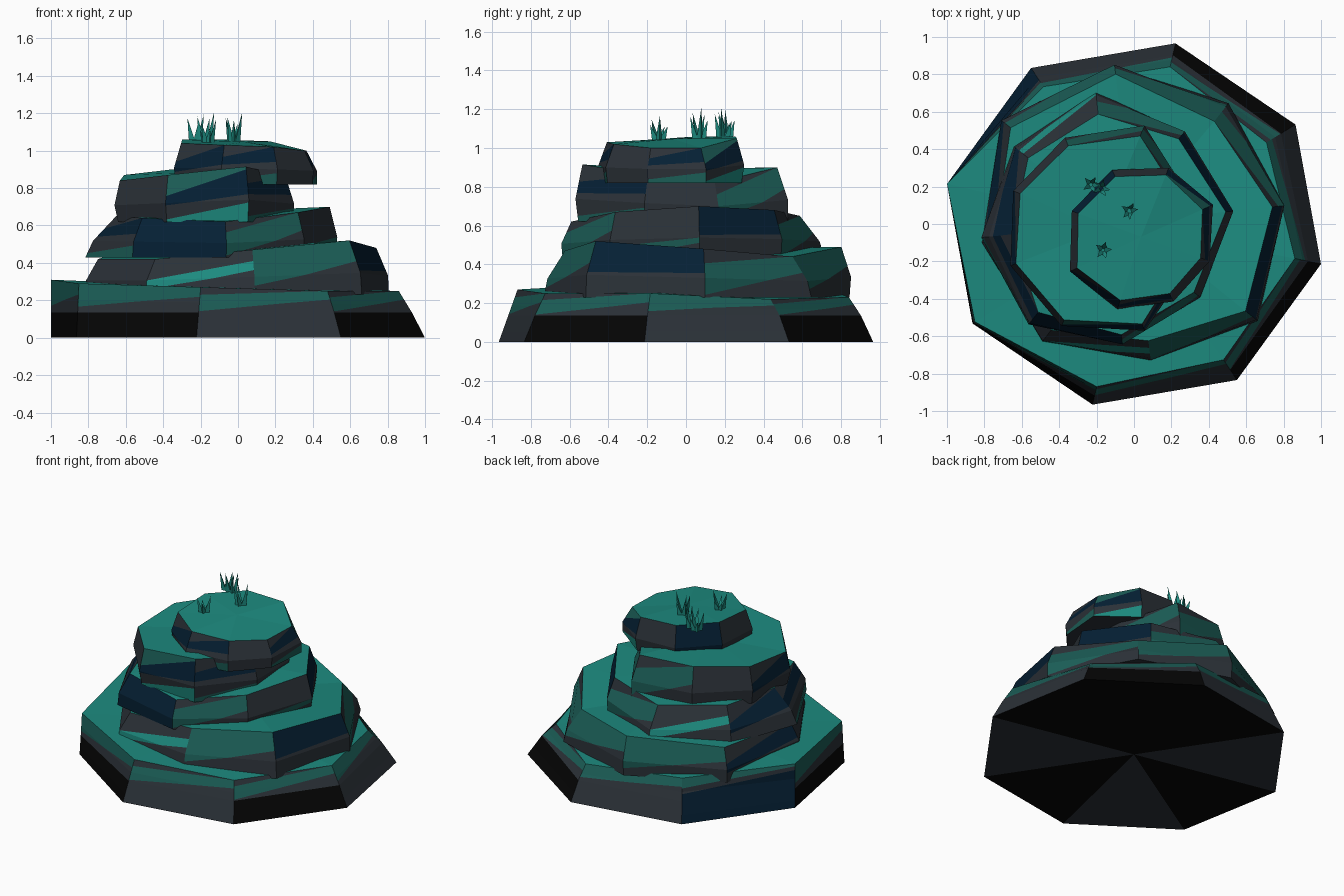
import bpy, math, random
from mathutils import Vector

if "Cube" in bpy.data.objects:
    bpy.data.objects.remove(bpy.data.objects["Cube"])

random.seed(4)
COLOURS = [
    ("slate", (0.024, 0.031, 0.039)),
    ("coal", (0.0015, 0.0015, 0.0015)),
    ("navy", (0.0015, 0.014, 0.034)),
    ("pine", (0.011, 0.110, 0.094)),
    ("teal", (0.012, 0.255, 0.212)),
]
MATS = []
for n, c in COLOURS:
    m = bpy.data.materials.new(n)
    m.diffuse_color = (*c, 1)
    m.use_nodes = True
    m.node_tree.nodes["Principled BSDF"].inputs["Base Color"].default_value = m.diffuse_color
    MATS.append(m)
SLATE, COAL, NAVY, PINE, TEAL = range(5)

# Painted wall patterns: slanted strips (left top fraction, right top fraction, colour)
PATTERNS = {
    "S": [(1, 1, SLATE)],
    "C": [(1, 1, COAL)],
    "N": [(1, 1, NAVY)],
    "P": [(.05, .6, SLATE), (.7, 1, PINE), (1, 1, SLATE)],
    "U": [(.2, .62, SLATE), (1, 1, PINE)],
    "T": [(.15, .55, SLATE), (.4, .75, TEAL), (1, 1, SLATE)],
    "L": [(.0, .3, SLATE), (.25, .4, PINE), (1, 1, SLATE)],
    "H": [(.45, .5, SLATE), (1, 1, NAVY)],
    "M": [(.3, .5, SLATE), (.55, 1, NAVY), (1, 1, SLATE)],
    "W": [(.3, .75, NAVY), (.55, .9, SLATE), (1, 1, PINE)],
    "V": [(.1, .3, PINE), (.5, .6, SLATE), (.7, 1, NAVY), (1, 1, SLATE)],
    "B": [(.05, .35, TEAL), (.35, .5, SLATE), (.55, .95, NAVY), (1, 1, PINE)],
}


def make(name, verts, faces, cols):
    me = bpy.data.meshes.new(name)
    me.from_pydata([tuple(v) for v in verts], [], faces)
    for m in MATS:
        me.materials.append(m)
    for p, c in zip(me.polygons, cols):
        p.material_index = c
    ob = bpy.data.objects.new(name, me)
    bpy.context.collection.objects.link(ob)
    return ob


def ring(centre, rot, radii, heights, squash=1):
    pts = []
    for i, r in enumerate(radii):
        a = math.radians(rot + 45 * i)
        z = heights[i] if isinstance(heights, list) else heights
        pts.append(Vector((centre[0] + r * math.cos(a),
                           centre[1] + r * math.sin(a) * squash, z)))
    return pts


def clip(poly, t, sign):
    """Keep the part of a wall-space polygon above (+1) or below (-1) height t."""
    out = []
    for p, q in zip(poly, poly[1:] + poly[:1]):
        dp, dq = (p[1] - t) * sign, (q[1] - t) * sign
        if dp >= 0:
            out.append(p)
        if dp * dq < 0:
            f = dp / (dp - dq)
            out.append((p[0] + f * (q[0] - p[0]), t))
    return out


def layer(name, rings, patterns, lift=0.01, bulge=0.0, under=(SLATE,) * 8):
    """Stack of eight-sided rings with striped walls, teal top fan and closed underside."""
    verts, faces, cols = [], [], []

    def face(pts, col):
        k = len(verts)
        verts.extend(pts)
        faces.append(list(range(k, k + len(pts))))
        cols.append(col)

    for lo, hi, pat in zip(rings, rings[1:], patterns):
        # Bulged waist a little below half height
        hub = sum(lo, Vector()) / 8
        waist = []
        for p, q in zip(lo, hi):
            d = p - hub
            d.z = 0
            waist.append(p.lerp(q, .4) + d.normalized() * bulge)
        for i in range(8):
            j = (i + 1) % 8
            a0 = b0 = 0
            for a, b, col in PATTERNS[pat[i]]:
                strip = [(0, a0), (1, b0), (1, b), (0, a)]
                for r0, r1, t0, t1, sign in ((lo, waist, 0, .4, -1), (waist, hi, .4, 1, 1)):
                    part = clip(strip, .4, sign)
                    if len(part) > 2:
                        face([r0[i].lerp(r0[j], s).lerp(r1[i].lerp(r1[j], s),
                                                        (t - t0) / (t1 - t0))
                              for s, t in part], col)
                a0, b0 = a, b
    for pts, up in ((rings[-1], True), (rings[0], False)):
        mid = sum(pts, Vector()) / 8 + Vector((0, 0, lift if up else 0))
        for i in range(8):
            p, q = pts[i], pts[(i + 1) % 8]
            face([p, q, mid] if up else [q, p, mid], TEAL if up else under[i])
    make(name, verts, faces, cols)


# Broad base: dark foot band, then a striped upper band
top = [.86, .82, .87, .88, 1.0, .985, .9, .87]
foot = [1.024] * 8
layer("base_rock", [
    ring((0, 0), -12.5, foot, 0, .966),
    ring((0, 0), -12.5, [r * (1 + t) / 2 for r, t in zip(foot, top)], .135, .966),
    ring((0, 0), -12.5, [r * t for r, t in zip(foot, top)],
         [.25, .22, .23, .27, .31, .29, .27, .25], .966)],
    ["SCSNCCSC", "UPUWUUPP"],
    under=(COAL, COAL, COAL, SLATE, COAL, SLATE, COAL, SLATE))

# Upper ledges: centre, rotation, bottom z, bottom radii, top scales, top heights, stripes
LEDGES = [
    ("lower_ledge", (0, 0), 7, .23,
     [.81, .82, .85, .9, .82, .8, .74, .84],
     [.92, .85, .95, .93, .92, .9, .85, .9],
     [.48, .44, .49, .45, .42, .42, .47, .52], "PUUMSTUH"),
    ("middle_ledge", (-.13, 0), 6, .43,
     [.65, .63, .72, .66, .69, .69, .64, .61],
     [.96, .93, .82, .85, .76, .88, .93, .95],
     [.70, .68, .65, .66, .65, .64, .62, .67], "HPTMVNPL"),
    ("upper_ledge", (-.17, -.02), 22.5, .62,
     [.48, .59, .51, .5, .51, .55, .58, .5],
     [.92, .9, .93, .95, .98, .97, .96, .92],
     [.82, .90, .90, .87, .84, .87, .915, .86], "PPSMSBVS"),
    ("summit_rock", (.05, -.07), 25, .82,
     [.41, .38, .38, .39, .42, .4, .37, .37],
     [.85, .93, .94, .95, .93, .9, .9, .88],
     [1.0, 1.05, 1.06, 1.06, 1.04, 1.03, 1.02, 1.0], "BSNSMVSV"),
]
for name, c, rot, z, radii, scale, heights, pat in LEDGES:
    layer(name, [ring(c, rot, radii, z),
                 ring(c, rot, [r * s for r, s in zip(radii, scale)], heights)],
          [pat], lift=.015, bulge=.025)


# Grass tufts: splayed three-sided blades
def tuft(name, x, y, height, count):
    verts, faces, cols = [], [], []
    for k in range(count):
        a = 2 * math.pi * k / count + random.uniform(-.3, .3)
        d = Vector((math.cos(a), math.sin(a), 0))
        base = Vector((x, y, 1.045)) + d * .018
        n = len(verts)
        for t in range(3):
            b = a + t * 2 * math.pi / 3
            verts.append(base + Vector((math.cos(b), math.sin(b), 0)) * .02)
        h = height * (1 if k == 0 else random.uniform(.5, .9))
        verts.append(base + d * .03 + Vector((0, 0, h)))
        faces += [[n, n + 1, n + 3], [n + 1, n + 2, n + 3], [n + 2, n, n + 3]]
        cols += [TEAL] * 3
    make(name, verts, faces, cols)


for i, (x, y, h, n) in enumerate([(-.23, .21, .15, 5), (-.175, .19, .16, 5),
                                  (-.025, .07, .16, 5), (-.165, -.14, .12, 5)]):
    tuft(f"grass_tuft_{i + 1}", x, y, h, n)
